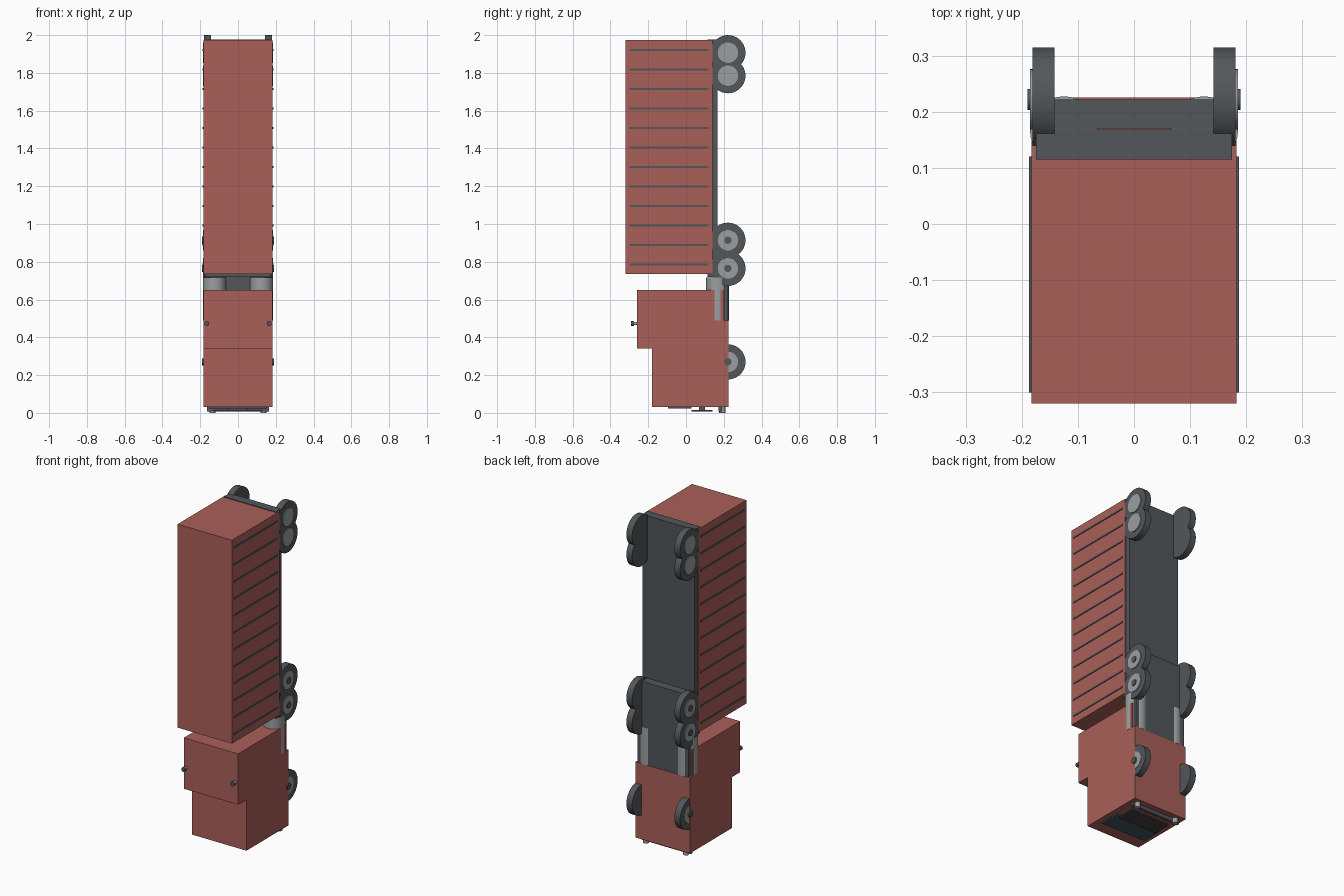
import bpy
import math
from mathutils import Vector

cube = bpy.data.objects.get("Cube")
if cube:
    bpy.data.objects.remove(cube, do_unlink=True)


def material(name, rgb):
    m = bpy.data.materials.new(name)
    m.use_nodes = True
    m.diffuse_color = (*rgb, 1)
    m.node_tree.nodes["Principled BSDF"].inputs["Base Color"].default_value = (*rgb, 1)
    return m


RED = material("brick red", (0.40, 0.115, 0.10))
DARK = material("dark grey", (0.085, 0.095, 0.102))
LIGHT = material("light grey", (0.33, 0.345, 0.35))
GLASS = material("dark glass", (0.055, 0.09, 0.11))
BLACK = material("grille black", (0.05, 0.052, 0.056))


def box(name, x, y, z, mat):
    """Box spanning the given ranges on each axis."""
    lo, hi = Vector((x[0], y[0], z[0])), Vector((x[1], y[1], z[1]))
    bpy.ops.mesh.primitive_cube_add(size=1, location=(lo + hi) / 2)
    ob = bpy.context.object
    ob.name = name
    ob.scale = hi - lo
    bpy.ops.object.transform_apply(location=False, rotation=False, scale=True)
    ob.data.materials.append(mat)
    return ob


def wide(name, half, y, z, mat):
    return box(name, (-half, half), y, z, mat)


def cylinder(name, radius, start, end, mat, sides=32):
    """Smooth cylinder running between two points."""
    a, b = Vector(start), Vector(end)
    bpy.ops.mesh.primitive_cylinder_add(
        vertices=sides, radius=radius, depth=(b - a).length, location=(a + b) / 2,
        rotation=(b - a).to_track_quat("Z", "Y").to_euler())
    ob = bpy.context.object
    ob.name = name
    ob.data.materials.append(mat)
    bpy.ops.object.shade_smooth_by_angle(angle=math.radians(30))
    return ob


# Trailer body and floor
wide("trailer_body", 0.183, (-0.32, 0.14), (0.735, 1.973), RED)
wide("trailer_floor", 0.175, (0.115, 0.168), (0.72, 1.977), DARK)

# Cab, with a raised sleeper and a shallower rear underside
wide("cab_front", 0.183, (-0.18, 0.225), (0.03, 0.49), RED)
wide("cab_rear", 0.183, (-0.18, 0.2), (0.49, 0.65), RED)
wide("sleeper", 0.183, (-0.26, -0.18), (0.34, 0.65), RED)

# Tractor frame behind the cab
wide("tractor_frame", 0.172, (0.17, 0.222), (0.48, 0.99), DARK)

# Nose: windscreen, grille and bumper
wide("windscreen", 0.15, (-0.095, 0.03), (0.022, 0.031), GLASS)
wide("grille", 0.13, (0.03, 0.14), (0.008, 0.016), BLACK)
wide("grille_mount", 0.05, (0.07, 0.1), (0.016, 0.031), DARK)
wide("bumper", 0.165, (0.172, 0.19), (0.008, 0.031), DARK)

WHEEL_Y = 0.222
WHEEL_R = 0.093
axles = {"front": 0.27, "drive_a": 0.765, "drive_b": 0.914,
         "trailer_a": 1.785, "trailer_b": 1.907}

for side, s in (("left", 1), ("right", -1)):
    # Trailer side ribs
    for i in range(12):
        z = 0.785 + i * 0.1032
        xs = sorted((s * 0.18, s * 0.187))
        box(f"rib_{side}_{i}", xs, (-0.30, 0.12), (z - 0.005, z + 0.005), DARK)

    # Wheels, hubs and axle caps
    for axle, z in axles.items():
        def disc(part, radius, inner, outer, mat):
            cylinder(f"{axle}_{part}_{side}", radius, (s * inner, WHEEL_Y, z),
                     (s * outer, WHEEL_Y, z), mat, 40)
        disc("wheel", WHEEL_R, 0.142, 0.181, DARK)
        disc("hub", 0.054, 0.17, 0.1825 if axle == "front" else 0.1855, LIGHT)
        if "trailer" not in axle:
            disc("axle_cap", 0.019, 0.17, 0.19, DARK)

    # Fuel tanks
    cylinder(f"fuel_tank_{side}", 0.0605, (s * 0.125, 0.167, 0.49),
             (s * 0.125, 0.167, 0.717), LIGHT)

    # Roof horns
    cylinder(f"horn_{side}", 0.009, (s * 0.165, -0.25, 0.473),
             (s * 0.165, -0.28, 0.473), LIGHT, 16)
    cylinder(f"horn_bell_{side}", 0.013, (s * 0.165, -0.276, 0.473),
             (s * 0.165, -0.292, 0.473), DARK, 16)

    # Headlights
    cylinder(f"headlight_{side}", 0.016, (s * 0.135, 0.192, 0.031),
             (s * 0.135, 0.192, 0.0), LIGHT, 20)
